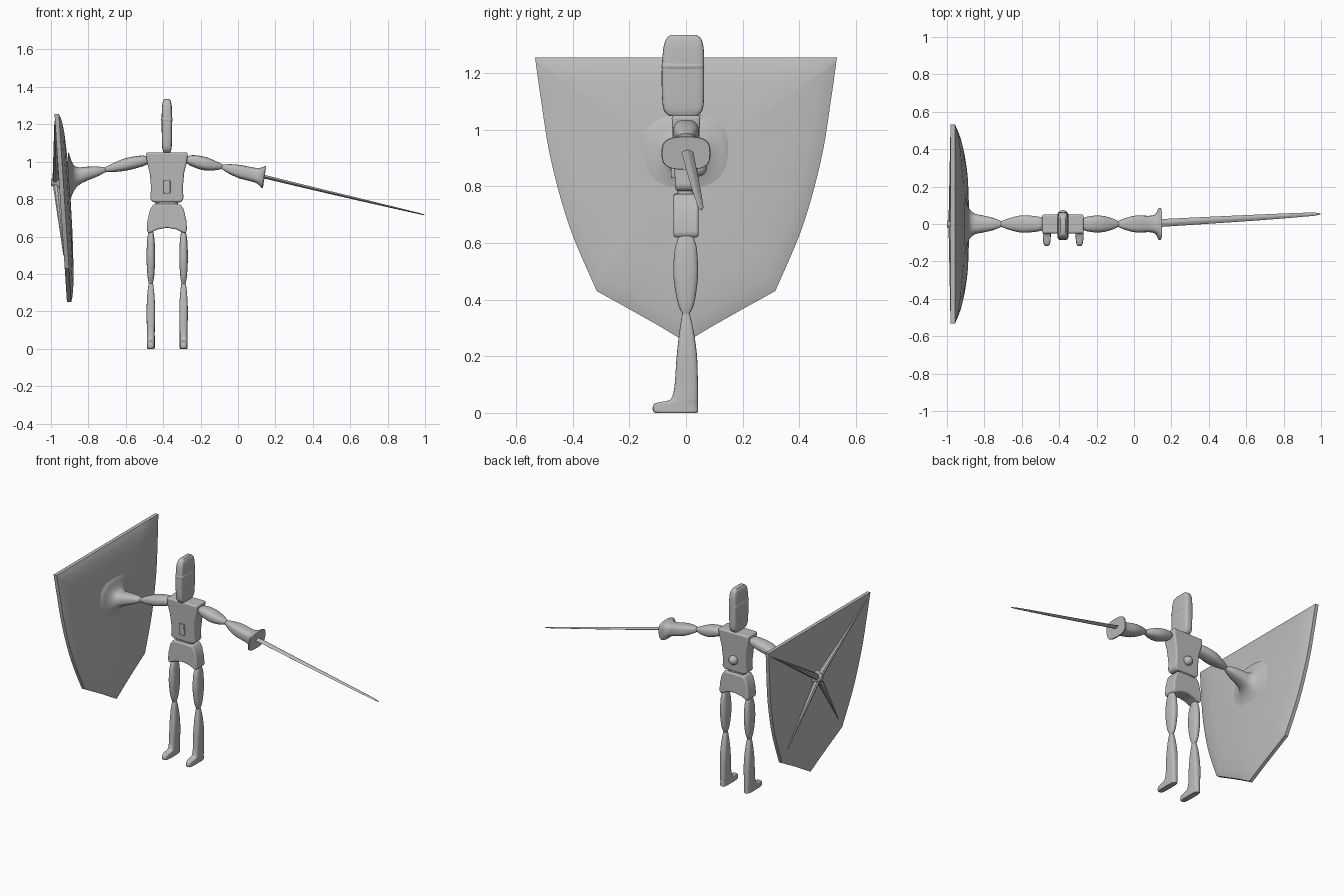
import bpy, bmesh, math
from mathutils import Vector

if "Cube" in bpy.data.objects:
    bpy.data.objects.remove(bpy.data.objects["Cube"])

grey = bpy.data.materials.new("plain grey")
grey.diffuse_color = (0.5, 0.5, 0.5, 1)
grey.use_nodes = True
grey.node_tree.nodes["Principled BSDF"].inputs["Base Color"].default_value = grey.diffuse_color
CX = -0.38  # centre of the body


def make(name, verts, faces):
    mesh = bpy.data.meshes.new(name)
    mesh.from_pydata(verts, [], faces)
    bm = bmesh.new()
    bm.from_mesh(mesh)
    bmesh.ops.recalc_face_normals(bm, faces=bm.faces)
    bm.to_mesh(mesh)
    bm.free()
    ob = bpy.data.objects.new(name, mesh)
    bpy.context.collection.objects.link(ob)
    mesh.materials.append(grey)
    return ob


def smooth_path(rows, steps):
    """Catmull-Rom interpolation of tuples."""
    rows = [Vector(r) for r in rows]
    out = []
    for i in range(len(rows) - 1):
        p0, p1, p2 = rows[max(i - 1, 0)], rows[i], rows[i + 1]
        p3 = rows[min(i + 2, len(rows) - 1)]
        for s in range(steps):
            t = s / steps
            out.append(0.5 * (2 * p1 + (p2 - p0) * t + (2 * p0 - 5 * p1 + 4 * p2 - p3) * t * t
                              + (3 * p1 - p0 - 3 * p2 + p3) * t ** 3))
    return out + [rows[-1]]


def loft(name, axis, rows, n=2.5, tilt=0.0, sides=28, steps=4):
    """Skin of rounded sections; each row is x, y, z, half width, half height."""
    secs = smooth_path(rows, steps)
    verts, faces = [], []
    for x, y, z, a, b in secs:
        for k in range(sides):
            t = 2 * math.pi * k / sides
            c, s = math.cos(t), math.sin(t)
            u = a * math.copysign(abs(c) ** (2 / n), c)
            v = b * math.copysign(abs(s) ** (2 / n), s)
            verts.append((x + tilt * v, y + u, z + v) if axis == 'x' else (x + u, y + v, z))
    for i in range(len(secs) - 1):
        for k in range(sides):
            j = (k + 1) % sides
            faces.append((i * sides + k, i * sides + j, (i + 1) * sides + j, (i + 1) * sides + k))
    faces.append(tuple(range(sides)))
    faces.append(tuple(range((len(secs) - 1) * sides, len(secs) * sides)))
    return make(name, verts, faces)


def prism(name, half, depth, bevel):
    """Front profile mirrored about the body axis, depth depends on height."""
    prof = half + [(-x, z) for x, z in reversed(half) if x > 0]
    m = len(prof)
    verts = [(CX + x, sg * depth(z), z) for sg in (-1, 1) for x, z in prof]
    faces = [tuple(range(m)), tuple(range(m, 2 * m))]
    faces += [(i, (i + 1) % m, m + (i + 1) % m, m + i) for i in range(m)]
    ob = make(name, verts, faces)
    mod = ob.modifiers.new("bevel", 'BEVEL')
    mod.width, mod.segments, mod.limit_method = bevel, 4, 'ANGLE'
    mod.angle_limit = math.radians(35)
    return ob


def cone(name, p, q, r1, r2, sides=12):
    p, q = Vector(p), Vector(q)
    bpy.ops.mesh.primitive_cone_add(vertices=sides, radius1=r1, radius2=r2, depth=(q - p).length,
                                    location=(p + q) / 2,
                                    rotation=(q - p).to_track_quat('Z', 'Y').to_euler())
    ob = bpy.context.object
    ob.name = name
    ob.data.materials.append(grey)
    return ob


# Head with brow band
loft("head", 'z', [(CX, -.01, 1.048, .016, .045), (CX, -.01, 1.055, .021, .058),
                   (CX, -.01, 1.085, .026, .072), (CX, -.011, 1.19, .028, .075),
                   (CX, -.009, 1.28, .027, .072), (CX, -.008, 1.32, .022, .062),
                   (CX, -.008, 1.335, .014, .045)], n=5)
loft("brow_band", 'z', [(CX, -.011, 1.215, .028, .074), (CX, -.011, 1.225, .031, .0755),
                        (CX, -.011, 1.237, .027, .073)], n=5)

# Torso, buckle, back knob, pelvis
prism("torso", [(0, 1.05), (.112, 1.05), (.107, 1.0), (.092, .94), (.085, .86), (.089, .80),
                (.075, .783), (0, .783)], lambda z: .037 + .014 * (z - .783) / .267, .01)
loft("chest_buckle", 'z', [(CX, -.041, .83, .014, .01), (CX, -.041, .836, .018, .012),
                           (CX, -.043, .895, .018, .012), (CX, -.043, .902, .014, .01)], n=5)
loft("waist", 'z', [(CX, 0, .765, .06, .03), (CX, 0, .79, .06, .03)], n=4)
bpy.ops.mesh.primitive_uv_sphere_add(segments=24, ring_count=14, radius=.03, location=(CX, .044, .865))
bpy.context.object.name = "back_knob"
bpy.context.object.data.materials.append(grey)
prism("pelvis", [(0, .775), (.072, .772), (.09, .745), (.105, .68), (.107, .63), (.095, .617),
                 (.05, .638), (0, .647)], lambda z: .044, .02)

# Legs
for side, x in (("left", -.466), ("right", -.291)):
    loft(side + "_upper_leg", 'z', [(x, 0, .35, .011, .013), (x, 0, .39, .018, .03),
                                    (x, -.001, .48, .023, .043), (x, -.001, .56, .021, .041),
                                    (x, 0, .60, .017, .034), (x, 0, .635, .011, .02)], n=2.8)
    loft(side + "_lower_leg", 'z', [(x, 0, .35, .012, .013), (x, .002, .29, .019, .025),
                                    (x, .003, .2, .023, .036), (x, .001, .1, .021, .041),
                                    (x, -.003, .06, .021, .045), (x, -.01, .044, .021, .052),
                                    (x, -.033, .034, .021, .075), (x, -.0375, .018, .021, .08),
                                    (x, -.0365, .005, .021, .079), (x, -.035, 0, .018, .074)], n=3.5)

# Sword arm, flared hand guard and blade
loft("right_upper_arm", 'x', [(-.275, 0, 1.012, .03, .018), (-.24, 0, 1.005, .041, .03),
                              (-.18, 0, .99, .045, .035), (-.12, 0, .978, .032, .024),
                              (-.082, 0, .973, .013, .011)], tilt=.2)
loft("right_forearm_guard", 'x', [(-.088, 0, .973, .013, .011), (-.05, 0, .963, .03, .024),
                                  (.01, 0, .947, .045, .035), (.07, 0, .933, .044, .037),
                                  (.1, 0, .927, .046, .04), (.12, 0, .922, .058, .047),
                                  (.134, 0, .918, .085, .058), (.142, 0, .917, .084, .057)],
     n=3, tilt=.15)
loft("sword_blade", 'x', [(.12, .004, .925, .021, .01), (.4, .02, .857, .0185, .0085),
                          (.7, .037, .786, .015, .0065), (.93, .051, .732, .010, .004),
                          (.98, .053, .72, .006, .003), (.996, .054, .717, .002, .002)], n=1.3)

# Shield arm flaring into the shield
loft("left_upper_arm", 'x', [(-.48, 0, 1.01, .03, .02), (-.52, 0, 1.003, .041, .029),
                             (-.6, 0, .985, .046, .032), (-.67, 0, .967, .03, .022),
                             (-.712, 0, .957, .013, .011)], tilt=-.2)
loft("left_forearm", 'x', [(-.705, 0, .957, .013, .011), (-.75, 0, .948, .032, .026),
                           (-.81, 0, .935, .046, .038), (-.85, 0, .923, .055, .047),
                           (-.875, 0, .913, .075, .066), (-.89, 0, .908, .105, .095),
                           (-.9, 0, .905, .14, .13), (-.91, 0, .905, .16, .15)])

# Shield: flat outer side, pillowed inner side, tilted
def outer_x(z):
    return -.981 + (1.255 - z) * .066

edge = smooth_path([(.533, 1.255), (.512, 1.105), (.477, .893), (.41, .653), (.315, .43)], 5)
half = [(.18, 1.255), (.36, 1.255)] + [tuple(p) for p in edge] + [(.21, .372), (.1, .31)]
outline = [(0, 1.255)] + half + [(0, .25)] + [(-y, z) for y, z in reversed(half)]
m = len(outline)
verts, faces = [], []
rings = [(1, 0), (1, .023), (.96, .03), (.9, .037), (.75, .046), (.4, .054), (.1, .056)]
for s, thick in rings:
    for y, z in outline:
        zz = .85 + (z - .85) * s
        verts.append((outer_x(zz) + thick, y * s, zz))
for r in range(len(rings) - 1):
    for k in range(m):
        j = (k + 1) % m
        faces.append((r * m + k, r * m + j, (r + 1) * m + j, (r + 1) * m + k))
faces += [tuple(range(m)), tuple(range((len(rings) - 1) * m, len(rings) * m))]
make("shield", verts, faces)

# Boss and four long spikes on the outer side
cone("shield_boss", (-.945, 0, .89), (-1.0, 0, .89), .055, .016, 16)
for sg in (-1, 1):
    for y, z in ((.5, 1.22), (.27, .5)):
        cone("shield_spike", (-.972, 0, .89), (outer_x(z) - .001, sg * y, z), .02, .002, 8)

# Smooth shading with sharp edges kept
bpy.ops.object.select_all(action='SELECT')
bpy.context.view_layer.objects.active = bpy.data.objects["shield"]
bpy.ops.object.shade_smooth_by_angle(angle=math.radians(35))
